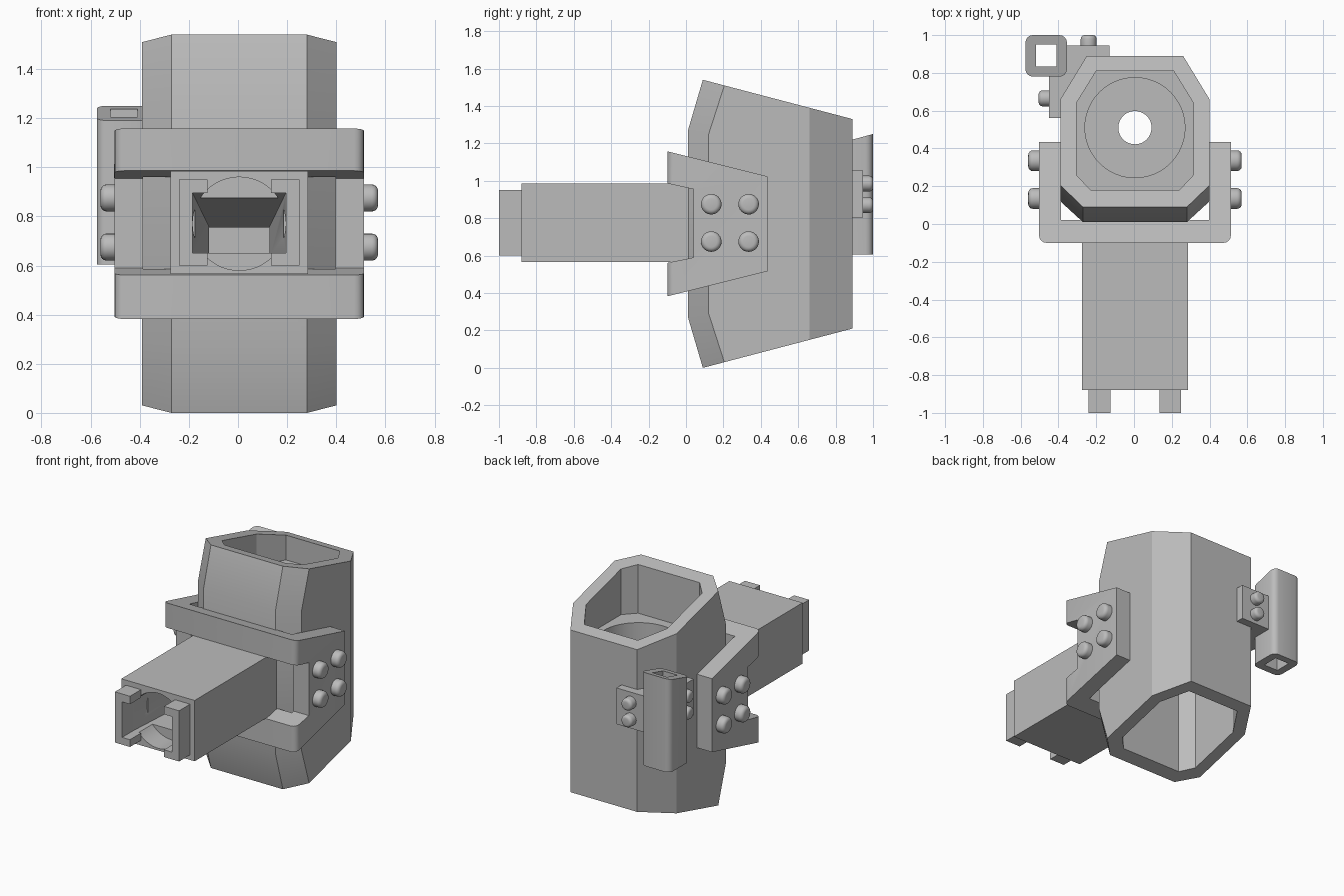
import bpy, bmesh, math
from mathutils import Matrix

if "Cube" in bpy.data.objects:
    bpy.data.objects.remove(bpy.data.objects["Cube"])

CX = 0.005    # plane of symmetry
MID = 0.77    # mid height of the body

grey = bpy.data.materials.new("plain grey")
grey.use_nodes = True
grey.diffuse_color = (0.5, 0.5, 0.5, 1)
grey.node_tree.nodes["Principled BSDF"].inputs["Base Color"].default_value = (0.5, 0.5, 0.5, 1)
parts = []


def finish(name, bm):
    bmesh.ops.recalc_face_normals(bm, faces=bm.faces)
    mesh = bpy.data.meshes.new(name)
    bm.to_mesh(mesh)
    bm.free()
    obj = bpy.data.objects.new(name, mesh)
    bpy.context.collection.objects.link(obj)
    parts.append(obj)
    return obj


def loft(name, loops, round_rule=None, radius=0.04):
    """Skin a stack of equal loops, cap the ends, round the upright edges that fit a rule."""
    bm = bmesh.new()
    rings = [[bm.verts.new(p) for p in loop] for loop in loops]
    for low, high in zip(rings, rings[1:]):
        for i in range(len(low)):
            j = (i + 1) % len(low)
            bm.faces.new((low[i], low[j], high[j], high[i]))
    bm.faces.new(rings[0][::-1])
    bm.faces.new(rings[-1])
    if round_rule:
        edges = [e for e in bm.edges
                 if (e.verts[0].co - e.verts[1].co).xy.length < 1e-4 and round_rule(e.verts[0].co)]
        bmesh.ops.bevel(bm, geom=edges, offset=radius, segments=4, profile=0.5, affect='EDGES')
    return finish(name, bm)


def rect(x0, x1, y0, y1):
    return [(x0, y0), (x1, y0), (x1, y1), (x0, y1)]


def prism(name, plan, bottom, top, round_rule=None):
    """Upright prism whose ends may slope: bottom and top are heights as functions of y."""
    return loft(name, [[(x, y, f(y)) for x, y in plan] for f in (bottom, top)], round_rule)


def box(name, x0, x1, y0, y1, z0, z1):
    return prism(name, rect(x0, x1, y0, y1), lambda y: z0, lambda y: z1)


def cylinder(name, centre, radius, depth, axis='Z', bevel=0, sides=48):
    turn = {'X': Matrix.Rotation(math.pi / 2, 4, 'Y'), 'Y': Matrix.Rotation(math.pi / 2, 4, 'X'),
            'Z': Matrix.Identity(4)}[axis]
    bm = bmesh.new()
    bmesh.ops.create_cone(bm, cap_ends=True, segments=sides, radius1=radius, radius2=radius, depth=depth)
    if bevel:
        rims = [e for e in bm.edges if abs(e.verts[0].co.z - e.verts[1].co.z) < 1e-4]
        bmesh.ops.bevel(bm, geom=rims, offset=bevel, segments=4, profile=0.5, affect='EDGES')
    bmesh.ops.transform(bm, matrix=Matrix.Translation(centre) @ turn, verts=bm.verts)
    return finish(name, bm)


def cut(obj, *cutters):
    """Subtract the cutters, bake the result and drop them."""
    for c in cutters:
        mod = obj.modifiers.new("cut", 'BOOLEAN')
        mod.operation, mod.solver, mod.object = 'DIFFERENCE', 'EXACT', c
    bpy.context.view_layer.update()
    baked = bpy.data.meshes.new_from_object(obj.evaluated_get(bpy.context.evaluated_depsgraph_get()))
    obj.modifiers.clear()
    obj.data = baked
    for c in cutters:
        parts.remove(c)
        bpy.data.objects.remove(c)


def octagon(half):
    """Closed plan from its right-hand points, front to back."""
    return [(CX + x, y) for x, y in half] + [(CX - x, y) for x, y in reversed(half)]


def rect_loop(x0, x1, z0, z1, y):
    return [(x0, y, z0), (x1, y, z0), (x1, y, z1), (x0, y, z1)]


def funnel(y0=-0.88):
    """Tapering passage that runs through the barrel into the body."""
    mouth = (-0.185, 0.195, 0.65, 0.895)
    return loft("passage", [rect_loop(*mouth, -1.1), rect_loop(*mouth, y0),
                            rect_loop(-0.11, 0.12, 0.65, 0.74, 0.3)])


# Body: faceted shell with the front leaning back at both ends
waist = octagon([(0.275, 0.01), (0.395, 0.12), (0.395, 0.66), (0.255, 0.89)])
end = octagon([(0.275, 0.09), (0.395, 0.205), (0.395, 0.66), (0.255, 0.89)])
rise = lambda y: 0.77 - 0.2625 * (y - 0.09)
bend = lambda y: 0.5 - 0.2 * y
body = loft("body", [[(x, y, MID - rise(y)) for x, y in end], [(x, y, MID - bend(y)) for x, y in waist],
                     [(x, y, MID + bend(y)) for x, y in waist], [(x, y, MID + rise(y)) for x, y in end]])

# Body hollows: top recess, round well, drain hole and lower chamber
hollow = octagon([(0.235, 0.18), (0.31, 0.26), (0.31, 0.64), (0.205, 0.81)])
cut(body,
    prism("recess", hollow, lambda y: 1.18, lambda y: 2),
    cylinder("well", (CX, 0.51, 1.1), 0.265, 0.5),
    cylinder("drain", (CX, 0.51, 0.8), 0.088, 0.5),
    prism("chamber", hollow, lambda y: -0.5, lambda y: 0.76),
    funnel())

# Barrel: square tube with a round counterbore and two prongs at the mouth
barrel = box("barrel", -0.275, 0.285, -0.88, 0.06, 0.565, 0.985)
cut(barrel, funnel(), cylinder("counterbore", (CX, -0.88, MID), 0.19, 0.3, 'Y'))
for side, x in (("right", -0.1825), ("left", 0.1925)):
    prong = box(side + "_prong", x - 0.0575, x + 0.0575, -1.0, -0.88, 0.6, 0.95)
    cut(prong, funnel(-0.8))

# Bracket: sloped collar round the front, notched for the barrel
slope = lambda y: 0.3875 - 0.25 * (y + 0.1)
bracket = prism("bracket", rect(CX - 0.508, CX + 0.508, -0.1, 0.435),
                lambda y: MID - slope(y), lambda y: MID + slope(y), lambda p: p.y < 0)
notch = [[(x, -0.3, 0.52), (x, 0.04, 0.59), (x, 0.04, 0.955), (x, -0.3, 1.03)] for x in (-1, 1)]
cut(bracket, box("inside", CX - 0.392, CX + 0.392, 0.02, 1, 0, 2), loft("notch", notch))

# Bracket rivets
for side, s in (("right", -1), ("left", 1)):
    for y in (0.135, 0.335):
        for z in (0.675, 0.875):
            cylinder(side + "_rivet", (CX + s * 0.51, y, z), 0.055, 0.11, 'X', 0.025, 24)

# Side holder: upright square tube with a sloped top
holder = prism("holder_tube", rect(-0.575, -0.355, 0.78, 1.0), lambda y: 0.605,
               lambda y: 1.25 + 0.27 * (y - 1), lambda p: True)
cut(holder, box("holder_hole", -0.52, -0.41, 0.835, 0.95, 0, 2))

# Holder plate wrapping the rear corner of the body, with its rivets
plate = [(-0.45, 0.56), (-0.37, 0.56), (-0.37, 0.67), (-0.24, 0.87), (-0.13, 0.87),
         (-0.13, 0.945), (-0.38, 0.945), (-0.38, 0.8), (-0.45, 0.8)]
prism("holder_plate", plate, lambda y: 0.805, lambda y: 1.055)
for z in (0.87, 0.985):
    cylinder("plate_rivet_back", (-0.24, 0.95, z), 0.042, 0.1, 'Y', 0.02, 24)
    cylinder("plate_rivet_side", (-0.455, 0.665, z), 0.042, 0.1, 'X', 0.02, 24)

# Colour and shading
bpy.ops.object.select_all(action='DESELECT')
for obj in parts:
    obj.data.materials.clear()
    obj.data.materials.append(grey)
    obj.select_set(True)
    bpy.context.view_layer.objects.active = obj
bpy.ops.object.shade_smooth_by_angle(angle=math.radians(29))
